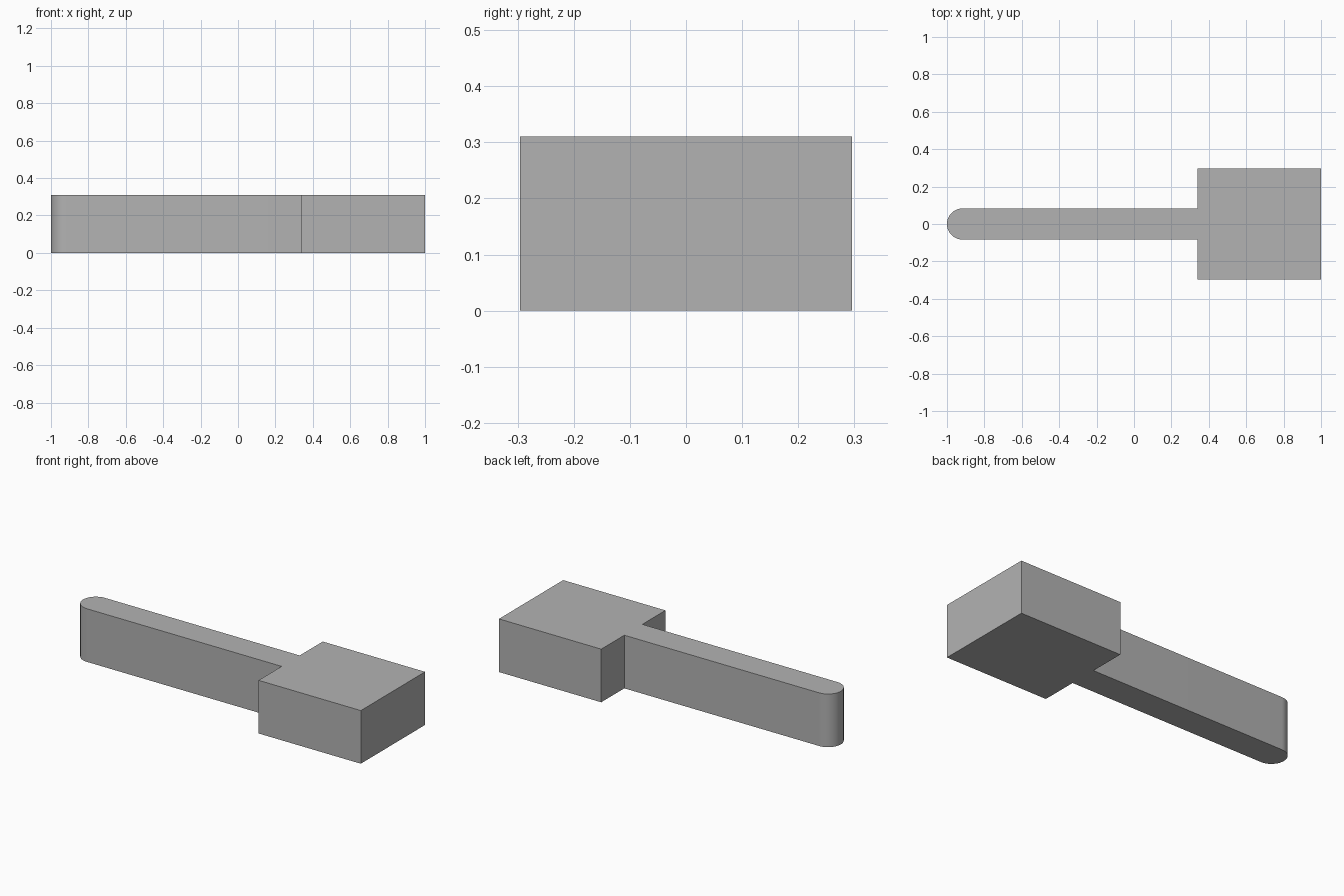
import bpy, bmesh
from math import cos, sin, pi

cube = bpy.data.objects.get("Cube")
if cube:
    bpy.data.objects.remove(cube, do_unlink=True)

HEIGHT = 0.31
ARM_RADIUS = 0.083
HEAD_HALF = 0.296
HEAD_START = 0.34
ARC_STEPS = 32

grey = bpy.data.materials.new("plain grey")
grey.use_nodes = True
colour = (0.45, 0.45, 0.45, 1)
grey.diffuse_color = colour
grey.node_tree.nodes["Principled BSDF"].inputs["Base Color"].default_value = colour

# Outline: square head, then the arm with its rounded end
outline = [(HEAD_START, -ARM_RADIUS), (HEAD_START, -HEAD_HALF), (1, -HEAD_HALF),
           (1, HEAD_HALF), (HEAD_START, HEAD_HALF), (HEAD_START, ARM_RADIUS)]
for i in range(ARC_STEPS + 1):
    a = pi / 2 + pi * i / ARC_STEPS
    outline.append((-1 + ARM_RADIUS + ARM_RADIUS * cos(a), ARM_RADIUS * sin(a)))

# Extrude the outline upwards into one solid
bm = bmesh.new()
base = bm.faces.new([bm.verts.new((x, y, 0)) for x, y in outline])
result = bmesh.ops.extrude_face_region(bm, geom=[base], use_keep_orig=True)
top = [v for v in result["geom"] if isinstance(v, bmesh.types.BMVert)]
bmesh.ops.translate(bm, verts=top, vec=(0, 0, HEIGHT))
bmesh.ops.recalc_face_normals(bm, faces=bm.faces)

mesh = bpy.data.meshes.new("paddle_block")
bm.to_mesh(mesh)
bm.free()
mesh.materials.append(grey)
paddle = bpy.data.objects.new("paddle_block", mesh)
bpy.context.collection.objects.link(paddle)

# Smooth the rounded end and keep the corners sharp
bpy.ops.object.select_all(action="DESELECT")
paddle.select_set(True)
bpy.context.view_layer.objects.active = paddle
bpy.ops.object.shade_smooth_by_angle(angle=pi / 6)
